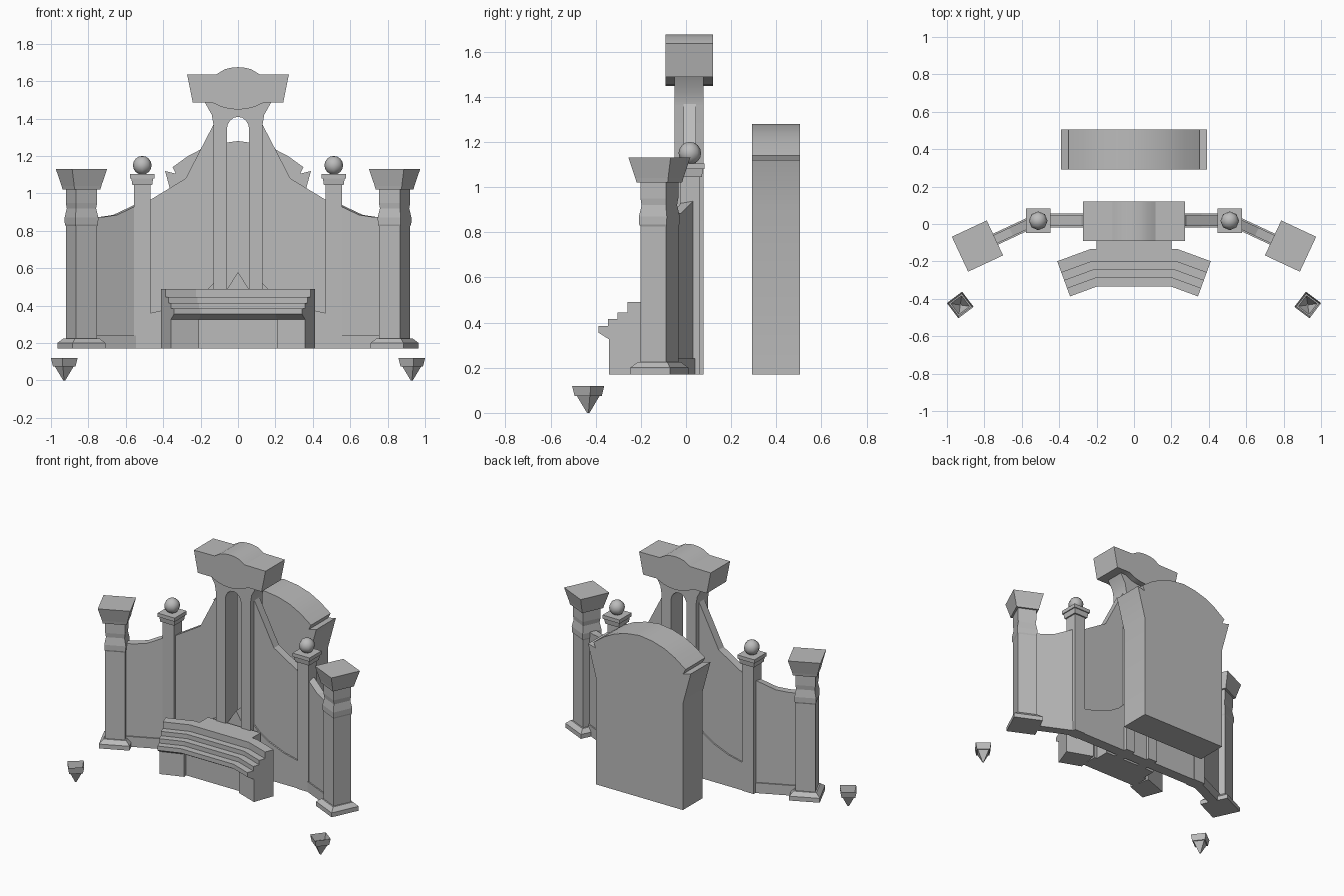
import bpy, bmesh, math
from mathutils import Matrix, Vector

if "Cube" in bpy.data.objects:
    bpy.data.objects.remove(bpy.data.objects["Cube"])

stone = bpy.data.materials.new("grey stone")
stone.diffuse_color = (0.5, 0.5, 0.5, 1)
stone.use_nodes = True
stone.node_tree.nodes["Principled BSDF"].inputs["Base Color"].default_value = stone.diffuse_color


def finish(name, bm, matrix=None, recalc=True, smooth=35):
    if matrix:
        bmesh.ops.transform(bm, matrix=matrix, verts=bm.verts)
    if recalc:
        bmesh.ops.recalc_face_normals(bm, faces=bm.faces)
    me = bpy.data.meshes.new(name)
    bm.to_mesh(me)
    bm.free()
    me.materials.append(stone)
    if smooth:
        me.shade_smooth()
        me.set_sharp_from_angle(angle=math.radians(smooth))
    ob = bpy.data.objects.new(name, me)
    bpy.context.collection.objects.link(ob)
    return ob


def loft(name, rings, matrix=None, cap_start=True, cap_end=True, smooth=0):
    """Join equal closed rings of points into a skin."""
    bm = bmesh.new()
    vs = [[bm.verts.new(p) for p in r] for r in rings]
    n = len(rings[0])
    for a, b in zip(vs, vs[1:]):
        for i in range(n):
            bm.faces.new((a[i], a[(i + 1) % n], b[(i + 1) % n], b[i]))
    if cap_start:
        bm.faces.new(vs[0][::-1])
    if cap_end:
        bm.faces.new(vs[-1])
    return finish(name, bm, matrix, smooth=smooth)


def slab(name, pts, y0, y1, matrix=None, smooth=0):
    """Extrude an (x, z) outline from y0 to y1."""
    return loft(name, [[(x, y, z) for x, z in pts] for y in (y0, y1)], matrix, smooth=smooth)


def square_post(name, profile, x, y, angle=0, cap_end=True):
    """Square turned profile of (half side, z)."""
    rings = [[(-h, -h, z), (h, -h, z), (h, h, z), (-h, h, z)] for h, z in profile]
    m = Matrix.Translation((x, y, 0)) @ Matrix.Rotation(math.radians(angle), 4, 'Z')
    return loft(name, rings, m, cap_end=cap_end)


def mirrored(half):
    """Complete a right-hand outline, skipping points on the axis."""
    return half + [(-x, z) for x, z in reversed(half) if x > 0]


# Thick arched block behind the wall
slab("back_block", mirrored([(.33, .17), (.33, .9), (.39, 1.12), (.332, 1.105), (.35, 1.14),
     (.27, 1.198), (.19, 1.24), (.10, 1.267), (0, 1.28)]), .292, .505, smooth=30)

# Central tower with a tall arched opening
outer = [(.13, .17), (.13, 1.36), (.14, 1.42), (.178, 1.488)]
inner = [(-.06, .17), (-.06, 1.34)]
inner += [(-.06 * math.cos(math.pi * i / 8), 1.34 + .07 * math.sin(math.pi * i / 8)) for i in range(1, 8)]
inner += [(.06, 1.34), (.06, .17)]
slab("tower", mirrored(outer) + inner, -.052, .078, smooth=30)

# Heavy curved cap on the tower
slab("tower_cap", mirrored([(0, 1.448), (.045, 1.452), (.09, 1.463), (.14, 1.487), (.242, 1.487),
     (.272, 1.635), (.115, 1.637), (.07, 1.664), (.035, 1.672), (0, 1.675)]), -.09, .12, smooth=30)

# Pointed sill inside the opening
slab("pointed_sill", [(-.062, .17), (.062, .17), (.062, .483), (0, .58), (-.062, .483)], -.022, .055)

for s, side in ((-1, "left"), (1, "right")):
    # Sweeping main wall and its raised lower panel
    wall = [(.1, .17), (.47, .17), (.47, .965), (.28, 1.08), (.2, 1.235), (.13, 1.37), (.1, 1.37)]
    slab(side + "_wall", [(s * x, z) for x, z in wall], -.01, .045)
    dado = [(.11, .17), (.47, .17), (.47, .36), (.36, .385), (.25, .43), (.17, .48), (.11, .54)]
    slab(side + "_wall_dado", [(s * x, z) for x, z in dado], -.02, .055)

    # Inner post with moulded cap and ball
    square_post(side + "_inner_post", [(.043, .17), (.043, 1.045), (.053, 1.045), (.058, 1.08),
                (.065, 1.08), (.065, 1.105)], s * .512, .017)
    bm = bmesh.new()
    bmesh.ops.create_uvsphere(bm, u_segments=8, v_segments=8, radius=.05)
    finish(side + "_post_ball", bm, Matrix.Translation((s * .512, .017, 1.15)), smooth=60)

    # Angled side wall with raised foot
    turn = Matrix.Translation((s * .53, .017, 0)) @ Matrix.Rotation(math.radians(-25 * s), 4, 'Z')
    side_wall = [(0, .17), (.3, .17), (.3, .872), (.22, .874), (.14, .885), (.07, .915), (0, .945)]
    slab(side + "_side_wall", [(s * x, z) for x, z in side_wall], -.024, .024, turn)
    foot = [(0, .17), (.3, .17), (.3, .24), (0, .24)]
    slab(side + "_side_wall_foot", [(s * x, z) for x, z in foot], -.032, .032, turn)

    # Outer post with base, collar and flared capital
    square_post(side + "_outer_post", [(.097, .17), (.097, .2), (.072, .225), (.063, .225), (.063, .825),
                (.067, .835), (.068, .87), (.059, .92), (.063, .95), (.063, 1.02), (.076, 1.02),
                (.08, 1.04), (.103, 1.13)], s * .837, -.118, -25 * s)

    # Small open-topped pointed finial standing in front
    square_post(side + "_finial", [(.004, 0), (.036, .075), (.043, .075), (.051, .12)],
                s * .929, -.433, -37 * s, cap_end=False)


# Stepped bench: outline of (depth behind the front edge, z) swept along a bent front
def bench_ring(profile, x, y, slant):
    # slant is the direction of the ring in plan
    return [(x + slant[0] * d, y + slant[1] * d, z) for d, z in profile]


def bench_sweep(name, profile, sections):
    loft(name, [bench_ring(profile, *sec) for sec in sections])


mitre = (math.tan(math.radians(10)), 1)
end = (math.sin(math.radians(20)), math.cos(math.radians(20)))
steps = [(.05, .325), (0, .355), (0, .385), (.045, .385), (.045, .415), (.09, .415),
         (.09, .445), (.135, .445), (.135, .49), (.2, .49), (.2, .325)]
bench_sweep("bench_steps", steps, [
    (-.342, -.387, (-end[0], end[1])), (-.2, -.335, (-mitre[0], 1)),
    (.2, -.335, mitre), (.342, -.387, end)])

for s, side in ((-1, "left"), (1, "right")):
    # Solid bench end under each angled part
    leg = [(.05, .17), (.2, .17), (.2, .33), (.05, .33)]
    bench_sweep(side + "_bench_leg", leg, [
        (s * .2, -.335, (s * mitre[0], 1)), (s * .342, -.387, (s * end[0], end[1]))])

# Recessed bench front and block joining the bench to the tower
slab("bench_front", [(-.22, .17), (.22, .17), (.22, .33), (-.22, .33)], -.26, -.14)
slab("bench_back_block", [(-.2, .17), (.2, .17), (.2, .488), (-.2, .488)], -.19, -.04)
